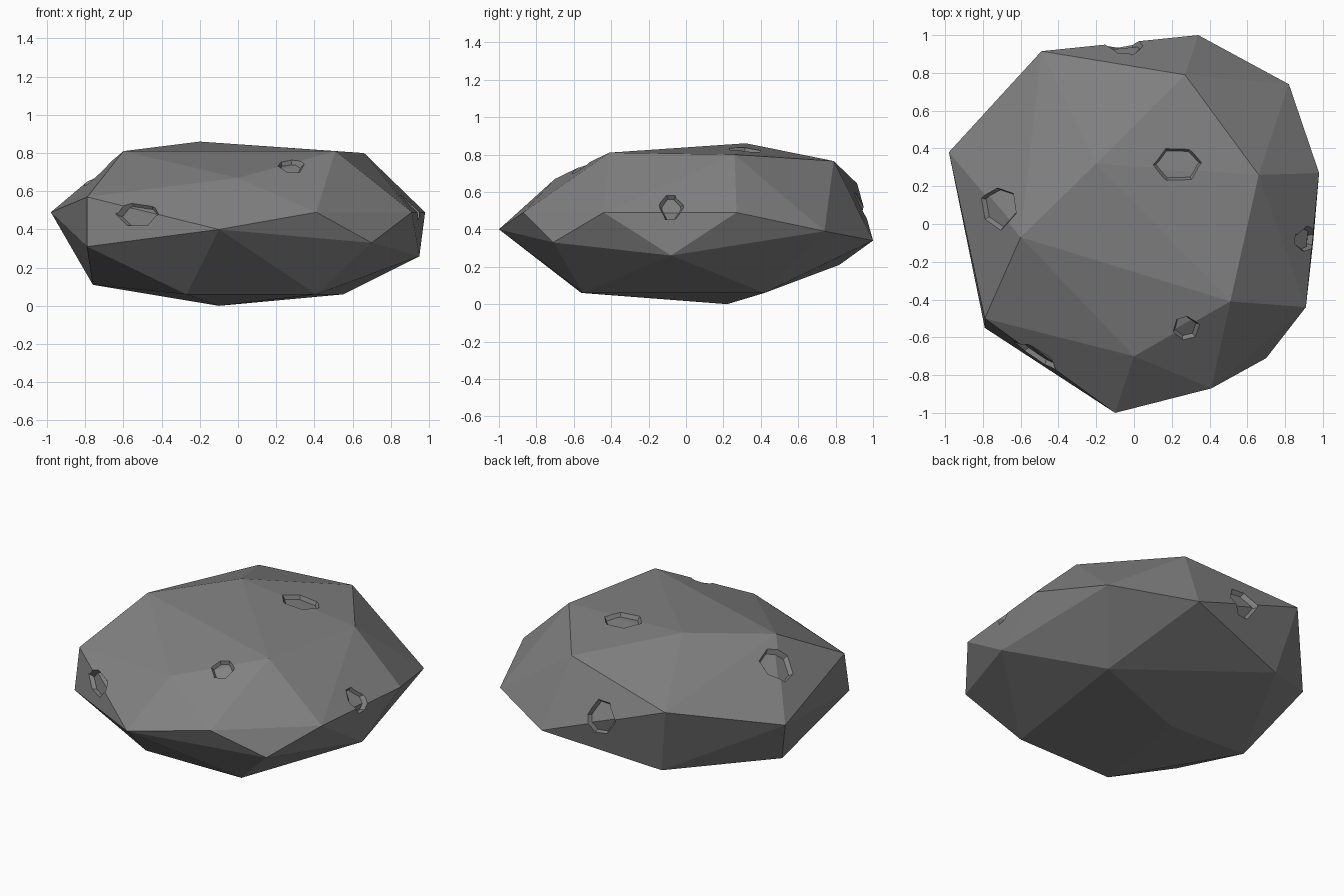
import bpy, bmesh, math, random
from mathutils import Vector

if "Cube" in bpy.data.objects:
    bpy.data.objects.remove(bpy.data.objects["Cube"])

random.seed(4)

stone = bpy.data.materials.new("dark_stone")
stone.diffuse_color = (.22, .22, .22, 1)
stone.use_nodes = True
stone.node_tree.nodes["Principled BSDF"].inputs["Base Color"].default_value = stone.diffuse_color

# Boulder: convex hull around its corner points
corners = [
    # upper facets
    (-.20, .32, .86), (-.60, -.07, .81), (.51, -.41, .81), (.66, .26, .80),
    (.27, .79, .765), (0, -.70, .67), (-.79, -.50, .57), (-.49, .915, .645),
    # widest band
    (-.98, .38, .49), (.41, -.87, .49), (.91, -.44, .49), (.98, .27, .49),
    (-.10, -1, .40), (.82, .74, .39), (.34, 1, .34), (.70, -.71, .33),
    (-.79, -.55, .31), (.95, -.08, .26),
    # underside
    (-.40, .82, .21), (-.76, .10, .11), (.55, .42, .06), (.41, -.55, .06),
    (-.27, -.56, .06), (-.10, .22, 0),
]


def add_object(name, bm):
    bmesh.ops.recalc_face_normals(bm, faces=bm.faces)
    me = bpy.data.meshes.new(name)
    bm.to_mesh(me)
    bm.free()
    me.materials.append(stone)
    ob = bpy.data.objects.new(name, me)
    bpy.context.collection.objects.link(ob)
    return ob


def hull(name, sxy=1.0, sz=1.0):
    bm = bmesh.new()
    for x, y, z in corners:
        bm.verts.new((x * sxy, y * sxy, .43 + (z - .43) * sz))
    bmesh.ops.convex_hull(bm, input=bm.verts)
    return add_object(name, bm)


def hide(ob):
    ob.hide_render = True
    ob.hide_set(True)
    return ob


boulder = hull("boulder")
# Slightly smaller core: pit floors follow the facets above them
core = hide(hull("pit_floor_core", .97, .94))


def pit(name, centre, normal, rx, ry, depth=.1):
    """Uneven six-sided tapered cutter standing on the surface."""
    n = Vector(normal).normalized()
    side = Vector((0, 0, 1)).cross(n).normalized()
    up = n.cross(side)
    loc = boulder.closest_point_on_mesh(Vector(centre))[1]
    wobble = [random.uniform(.92, 1.08) for _ in range(6)]
    bm = bmesh.new()
    rings = []
    for height in (-depth, depth):
        ring = []
        for i, w in enumerate(wobble):
            a = math.tau * i / 6
            p = side * math.cos(a) * (rx + .6 * height) + up * math.sin(a) * (ry + .6 * height)
            ring.append(bm.verts.new(loc + n * height + p * w))
        rings.append(ring)
    for i in range(6):
        j = (i + 1) % 6
        bm.faces.new((rings[0][i], rings[0][j], rings[1][j], rings[1][i]))
    bm.faces.new(rings[0][::-1])
    bm.faces.new(rings[1])
    return hide(add_object(name, bm))


def boolean(ob, other, operation):
    mod = ob.modifiers.new(other.name, 'BOOLEAN')
    mod.operation = operation
    mod.solver = 'EXACT'
    mod.object = other


# Pits scattered over the upper half
cutters = [
    pit("top_pit_cutter", (.235, .32, .83), (.001, -.03, 1), .135, .10),
    pit("left_pit_cutter", (-.71, .09, .68), (-.60, -.12, .75), .115, .125),
    pit("front_left_pit_cutter", (-.52, -.70, .48), (-.50, -.70, .50), .135, .075),
    pit("front_pit_cutter", (.27, -.54, .72), (.15, -.45, .88), .07, .08),
    pit("right_pit_cutter", (.89, -.08, .51), (.85, -.03, .50), .062, .10),
    pit("back_pit_cutter", (-.05, .94, .50), (-.12, .95, .22), .10, .13),
]
for c in cutters:
    boolean(boulder, c, 'DIFFERENCE')
boolean(boulder, core, 'UNION')
